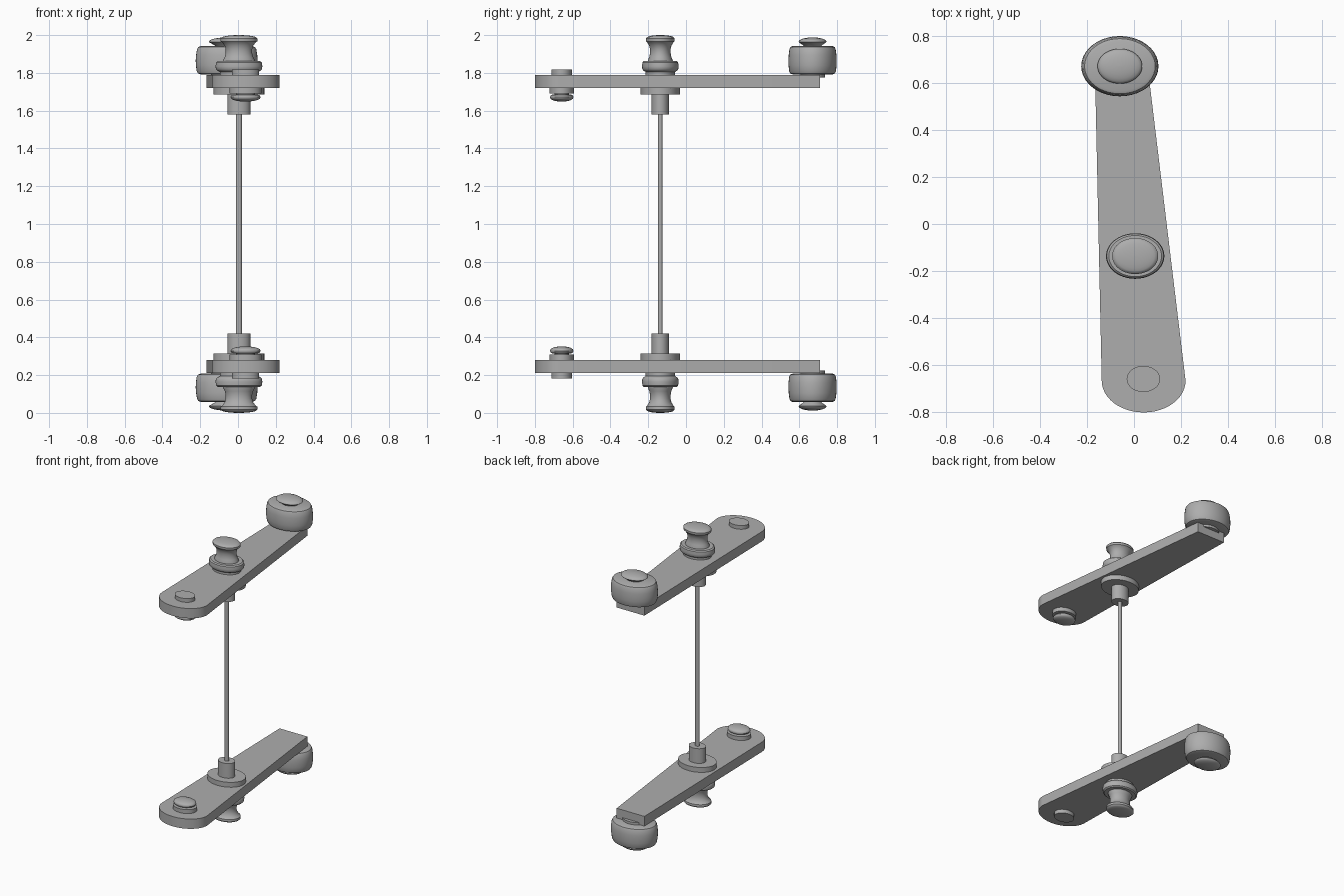
import bpy, bmesh, math
from mathutils import Matrix, Vector

cube = bpy.data.objects.get("Cube")
if cube:
    bpy.data.objects.remove(cube, do_unlink=True)

GREY = (0.42, 0.42, 0.42, 1)
metal = bpy.data.materials.new("grey_metal")
metal.use_nodes = True
metal.diffuse_color = GREY
metal.node_tree.nodes["Principled BSDF"].inputs["Base Color"].default_value = GREY

MID = 1.0        # height of the mirror plane
SQUASH = 0.78    # round parts are narrower in depth than in width


def finish(name, bm, mirrored=True):
    """Turn bmesh into a smooth-by-angle object, mirrored top to bottom."""
    bmesh.ops.recalc_face_normals(bm, faces=bm.faces)
    bmesh.ops.translate(bm, verts=bm.verts, vec=(0, 0, -MID))
    mesh = bpy.data.meshes.new(name)
    bm.to_mesh(mesh)
    bm.free()
    mesh.materials.append(metal)
    obj = bpy.data.objects.new(name, mesh)
    obj.location.z = MID
    bpy.context.collection.objects.link(obj)
    bpy.ops.object.select_all(action='DESELECT')
    obj.select_set(True)
    bpy.context.view_layer.objects.active = obj
    bpy.ops.object.shade_smooth_by_angle(angle=math.radians(35))
    if mirrored:
        mod = obj.modifiers.new("mirror", 'MIRROR')
        mod.use_axis = (False, False, True)
        mod.use_mirror_merge = False
    return obj


def lathe(name, x, y, profile, segments=40, mirrored=True):
    """Spin (radius, height) points into an elliptical turned part."""
    bm = bmesh.new()
    points = [(0, profile[0][1])] + profile + [(0, profile[-1][1])]
    verts = [bm.verts.new((r, 0, z)) for r, z in points]
    edges = [bm.edges.new(pair) for pair in zip(verts, verts[1:])]
    bmesh.ops.spin(bm, geom=verts + edges, cent=(0, 0, 0), axis=(0, 0, 1),
                   angle=math.tau, steps=segments)
    bmesh.ops.remove_doubles(bm, verts=bm.verts, dist=1e-5)
    place = Matrix.Translation((x, y, 0)) @ Matrix.Diagonal((1, SQUASH, 1, 1))
    bmesh.ops.transform(bm, matrix=place, verts=bm.verts)
    return finish(name, bm, mirrored)


def dome(radius, base, top, steps=6):
    """Profile points of a shallow cap."""
    angles = [i * math.pi / 2 / steps for i in range(steps)]
    return [(radius * math.cos(a), base + (top - base) * math.sin(a)) for a in angles] + [(0.001, top)]


# Tapered arm: square at the back, rounded at the front
bm = bmesh.new()
outline = [(0.053, 0.71), (-0.167, 0.71)]
for i in range(25):
    a = math.pi + math.pi * i / 24
    outline.append((0.041 + 0.178 * math.cos(a), -0.665 + 0.135 * math.sin(a)))
face = bm.faces.new([bm.verts.new((x, y, 1.72)) for x, y in outline])
extruded = bmesh.ops.extrude_face_region(bm, geom=[face])["geom"]
bmesh.ops.translate(bm, vec=Vector((0, 0, 0.07)),
                    verts=[v for v in extruded if isinstance(v, bmesh.types.BMVert)])
finish("arm", bm)

# Handle at the back end of the arm
HX, HY = -0.06, 0.67
lathe("handle_collar", HX, HY, [(0.083, 1.775), (0.083, 1.80)])
lathe("handle_barrel", HX, HY, [
    (0.135, 1.792), (0.152, 1.797), (0.159, 1.81), (0.163, 1.84), (0.164, 1.865),
    (0.162, 1.895), (0.157, 1.925), (0.150, 1.937), (0.135, 1.942)])
lathe("handle_cap", HX, HY, [(0.055, 1.935), (0.065, 1.947), (0.09, 1.96)]
      + dome(0.095, 1.964, 1.988))

# Spindle parts around the centre axis
SX, SY = 0.005, -0.136
lathe("spindle_ring", SX, SY, [
    (0.1, 1.78), (0.1, 1.805), (0.115, 1.812), (0.122, 1.82), (0.124, 1.835),
    (0.121, 1.855), (0.112, 1.862)])
lathe("spindle_knob", SX, SY, [
    (0.085, 1.86), (0.084, 1.868), (0.075, 1.885), (0.07, 1.905), (0.07, 1.925),
    (0.076, 1.945), (0.088, 1.96), (0.097, 1.967), (0.098, 1.982)]
    + dome(0.094, 1.985, 2.0))
lathe("spindle_flange", SX, SY, [(0.134, 1.685), (0.134, 1.725)])
lathe("spindle_hub", SX, SY, [(0.06, 1.58), (0.06, 1.69)])
lathe("spindle_rod", SX, SY, [(0.016, 0.42), (0.016, 1.59)], 16, mirrored=False)

# Pin through the front end of the arm
PX, PY = 0.04, -0.658
lathe("pin_head", PX, PY, [(0.071, 1.78), (0.071, 1.817)])
lathe("pin_washer", PX, PY, [(0.084, 1.692), (0.084, 1.725)])
lathe("pin_neck", PX, PY, [(0.05, 1.67), (0.05, 1.70)])
lathe("pin_button", PX, PY, [(0.06, 1.686), (0.074, 1.682), (0.079, 1.673)]
      + dome(0.078, 1.668, 1.648))
